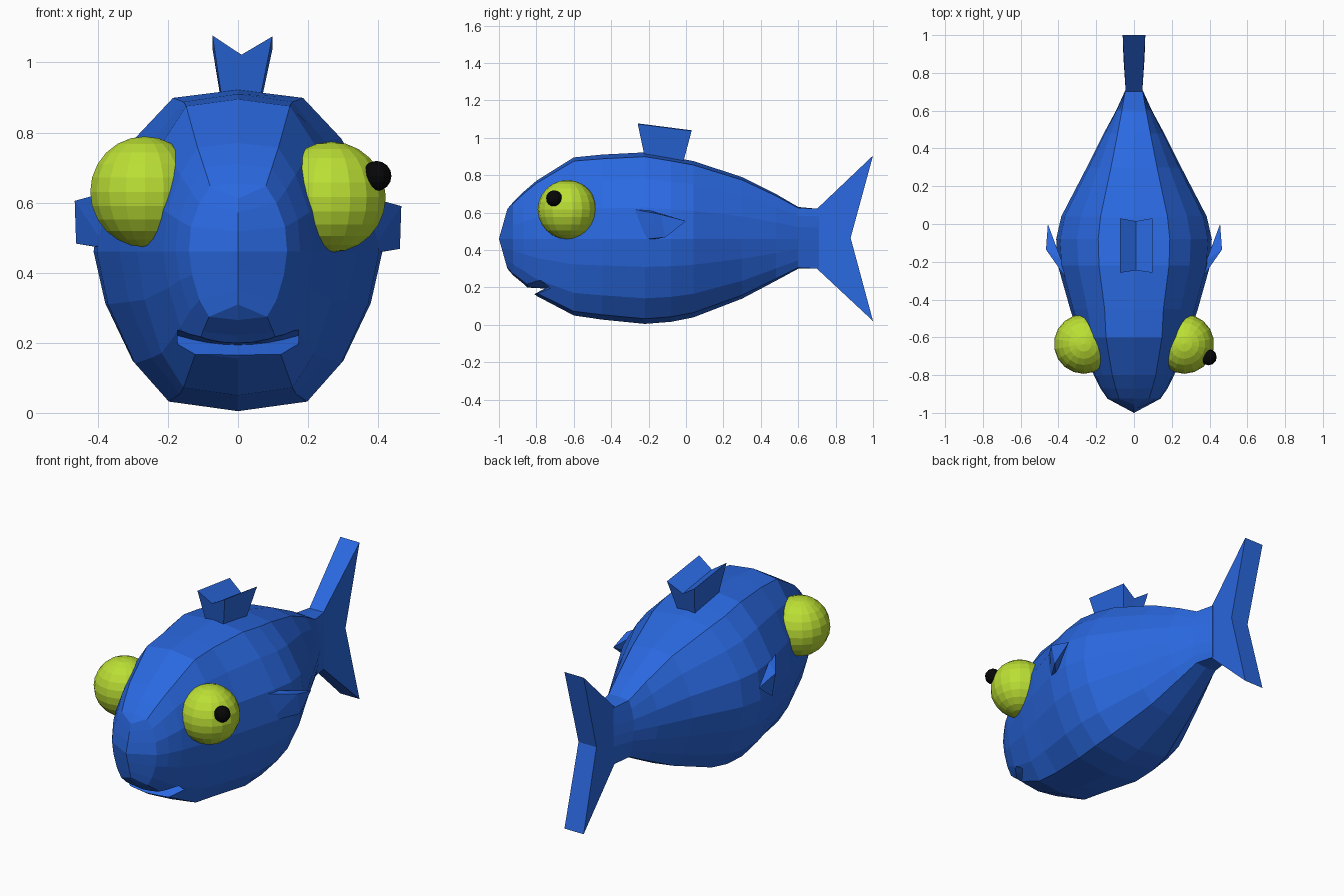
import bpy, bmesh, math
from mathutils import Vector

if "Cube" in bpy.data.objects:
    bpy.data.objects.remove(bpy.data.objects["Cube"])


def material(name, rgb):
    m = bpy.data.materials.new(name)
    m.diffuse_color = (*rgb, 1)
    m.use_nodes = True
    m.node_tree.nodes["Principled BSDF"].inputs["Base Color"].default_value = m.diffuse_color
    return m


BLUE = material("fish blue", (0.023, 0.14, 0.75))
LIME = material("eye lime", (0.5, 0.74, 0.035))
BLACK = material("pupil black", (0.002, 0.002, 0.002))


def finish(bm, name, mat):
    bmesh.ops.recalc_face_normals(bm, faces=bm.faces)
    me = bpy.data.meshes.new(name)
    bm.to_mesh(me)
    bm.free()
    ob = bpy.data.objects.new(name, me)
    bpy.context.collection.objects.link(ob)
    me.materials.append(mat)
    return ob


def loft(name, sections, mat, ridge=False):
    """Skin closed sections; the first is a flat cap or a sharp ridge."""
    bm = bmesh.new()
    rows = [[bm.verts.new(p) for p in s] for s in sections]
    n = len(rows[0])
    for a, b in zip(rows, rows[1:]):
        for i in range(n):
            j = (i + 1) % n
            bm.faces.new((a[i], a[j], b[j], b[i]))
    bm.faces.new(rows[-1])
    if ridge:
        bmesh.ops.remove_doubles(bm, verts=rows[0], dist=1e-5)
    else:
        bm.faces.new(rows[0])
    return finish(bm, name, mat)


# Body: half cross-section round and boxy, blended towards the tail
ROUND = [(0, 1), (.46, .95), (.73, .7), (.95, .36), (1, 0),
         (.92, -.33), (.73, -.7), (.49, -.94), (0, -1)]
BOX = [(0, 1), (1, 1), (1, .75), (1, .38), (1, 0),
       (1, -.38), (1, -.75), (1, -1), (0, -1)]
# y, half width, bottom, top, boxiness
RINGS = [(-.925, .14, .265, .655, .2), (-.87, .178, .22, .71, .15),
         (-.80, .213, .155, .77, .15), (-.60, .288, .05, .895, .1),
         (-.45, .338, .028, .91, 0), (-.22, .403, .005, .922, 0),
         (-.08, .412, .016, .898, 0), (.04, .385, .04, .875, 0),
         (.30, .25, .14, .79, .05), (.48, .16, .235, .70, .15),
         (.60, .095, .30, .63, .4), (.71, .045, .30, .62, 1)]


def ring(y, w, lo, hi, k):
    half = []
    mid = .46
    for (rx, rz), (bx, bz) in zip(ROUND, BOX):
        x, z = rx + (bx - rx) * k, rz + (bz - rz) * k
        half.append((x * w, y, mid + z * ((hi - mid) if z > 0 else (mid - lo))))
    return half + [(-x, y, z) for x, y, z in half[-2:0:-1]]


# Nose: a vertical ridge, furthest forward at mid height
nose = [(0, -1 + .045 * abs(z - .46) / .16, z) for x, y, z in ring(0, 0, .30, .62, 0)]
body = loft("body", [nose] + [ring(*r) for r in RINGS], BLUE, ridge=True)

# Mouth: a curved wedge cut into the head
wedge = []
for i in range(9):
    x = -.172 + .344 * i / 8
    z, y = .194 + .9 * x * x, -.755 + 2.6 * x * x
    up = .008 + .5 * x * x
    wedge.append([(x, y, z), (x, y - .14, z + up), (x, y - .14, z - .075)])
cutter = loft("mouth_cutter", wedge, BLUE)
cutter.hide_render = True
cutter.hide_viewport = True
cut = body.modifiers.new("mouth", "BOOLEAN")
cut.operation = "DIFFERENCE"
cut.solver = "EXACT"
cut.object = cutter

# Tail fin: two lobes meeting in a notch, thicker at the back
bm = bmesh.new()
outline = [(.70, .46, .044), (.70, .62, .044), (1, .905, .06),
           (.88, .465, .056), (1, .02, .06), (.70, .30, .044)]
L = [bm.verts.new((-t, y, z)) for y, z, t in outline]
R = [bm.verts.new((t, y, z)) for y, z, t in outline]
for s in (L, R):
    bm.faces.new((s[0], s[1], s[2], s[3]))
    bm.faces.new((s[0], s[3], s[4], s[5]))
for i in range(1, 5):
    bm.faces.new((L[i], L[i + 1], R[i + 1], R[i]))
bm.faces.new((L[5], L[0], R[0], R[5]))
bm.faces.new((L[0], L[1], R[1], R[0]))
finish(bm, "tail_fin", BLUE)

# Back fin: flaring block with a V-shaped top
bm = bmesh.new()


def fin_section(base_y, base_z, top_y, top_z):
    pts = [(-.042, base_y, base_z), (-.073, top_y, top_z),
           (.010, top_y + (base_y - top_y) * .3, top_z - .055),
           (.098, top_y, top_z - .003), (.058, base_y, base_z), (.008, base_y, base_z)]
    return [bm.verts.new(p) for p in pts]


F = fin_section(-.215, .87, -.258, 1.077)
B = fin_section(-.02, .85, .03, 1.04)
for s in (F, B):
    bm.faces.new((s[0], s[1], s[2], s[5]))
    bm.faces.new((s[5], s[2], s[3], s[4]))
for i in range(6):
    j = (i + 1) % 6
    bm.faces.new((F[i], F[j], B[j], B[i]))
finish(bm, "back_fin", BLUE)

# Side fins: thin swept-back wedges, the left one slightly higher
for side, name, dz in ((1, "right_side_fin", 0), (-1, "left_side_fin", .015)):
    bm = bmesh.new()
    for x, y, z in [(.365, -.28, .618), (.375, -.255, .455), (.385, -.19, .61),
                    (.395, -.18, .457), (.466, -.135, .59), (.462, -.11, .468),
                    (.456, 0, .555)]:
        bm.verts.new((side * x, y, z + dz))
    bmesh.ops.convex_hull(bm, input=bm.verts)
    finish(bm, name, BLUE)


def ball(name, centre, radius, segments, rings, mat):
    bm = bmesh.new()
    bmesh.ops.create_uvsphere(bm, u_segments=segments, v_segments=rings, radius=radius)
    bmesh.ops.translate(bm, verts=bm.verts, vec=Vector(centre))
    return finish(bm, name, mat)


# Bulging eyes, with a pupil on the right one only
ball("right_eye", (.266, -.635, .616), .158, 18, 12, LIME)
ball("left_eye", (-.266, -.635, .631), .158, 18, 12, LIME)
ball("pupil", (.395, -.705, .676), .043, 12, 8, BLACK)
